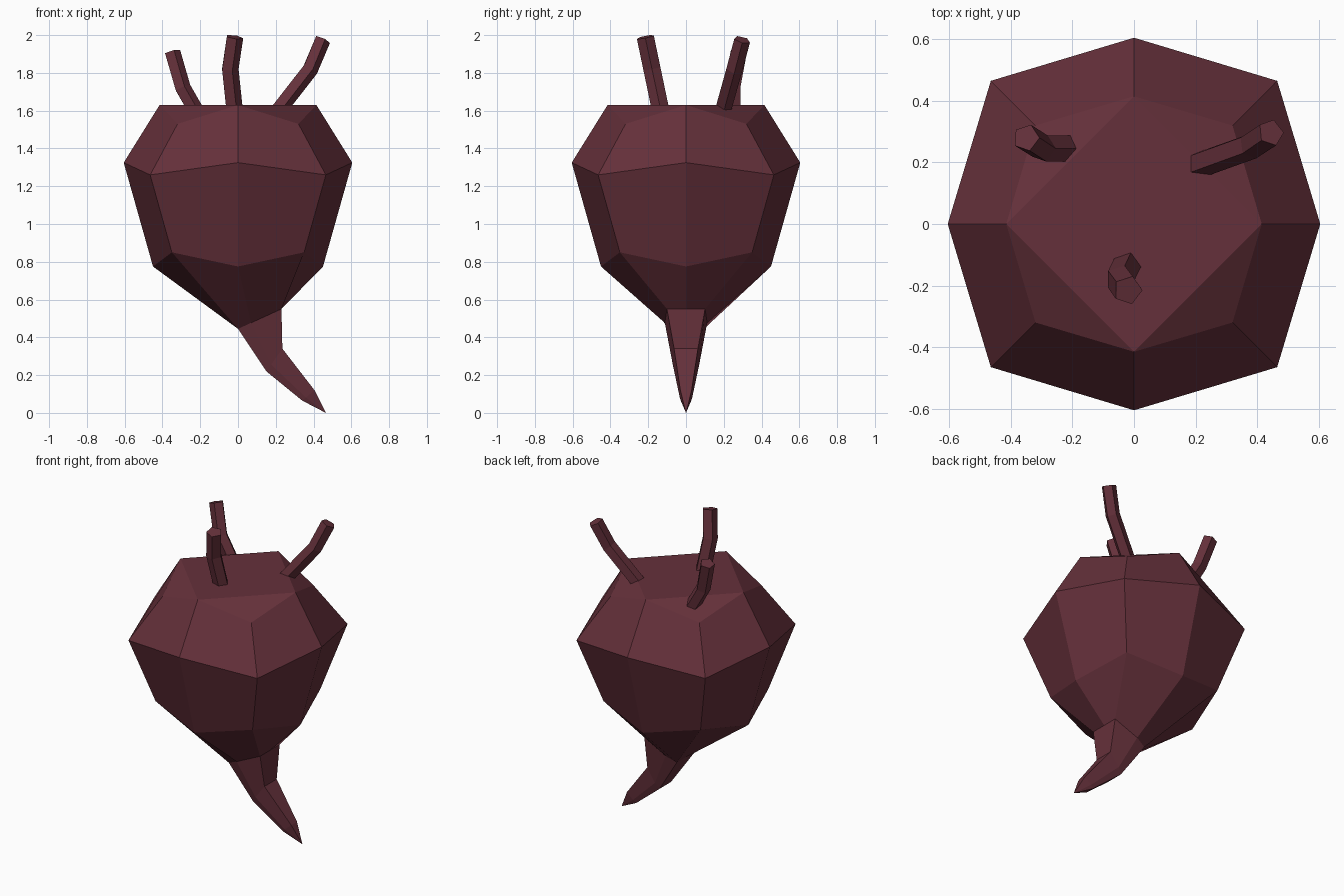
import bpy, bmesh, math
from mathutils import Vector

if "Cube" in bpy.data.objects:
    bpy.data.objects.remove(bpy.data.objects["Cube"])

mat = bpy.data.materials.new("dark_beet_red")
mat.diffuse_color = (0.13, 0.03, 0.043, 1)
mat.use_nodes = True
mat.node_tree.nodes["Principled BSDF"].inputs["Base Color"].default_value = mat.diffuse_color


def finish(bm, name):
    bmesh.ops.recalc_face_normals(bm, faces=bm.faces[:])
    me = bpy.data.meshes.new(name)
    bm.to_mesh(me)
    bm.free()
    me.materials.append(mat)
    bpy.context.collection.objects.link(bpy.data.objects.new(name, me))


def loft(bm, rings):
    rows = [[bm.verts.new(p) for p in r] for r in rings]
    for a, b in zip(rows, rows[1:]):
        n = len(a)
        for i in range(n):
            j = (i + 1) % n
            bm.faces.new((a[i], a[j], b[j], b[i]))
    return rows


# bulb ring: points on the axes and points on the diagonals differ in height
def bulb_ring(r_axis, z_axis, r_diag, z_diag):
    d = r_diag * math.sqrt(2)
    ring = []
    for k in range(8):
        r, z = (d, z_diag) if k % 2 else (r_axis, z_axis)
        a = k * math.pi / 4
        ring.append((r * math.cos(a), r * math.sin(a), z))
    return ring


# root ring: stretched between its left and right points, with a half depth
U = (1, 1, .3, 0, 0, 0, .3, 1)
V = (0, .9, 1, .85, 0, -.85, -1, -.9)


def root_ring(left, right, depth):
    l, r = Vector((left[0], 0, left[1])), Vector((right[0], 0, right[1]))
    return [l.lerp(r, u) + Vector((0, depth * v, 0)) for u, v in zip(U, V)]


# bulb and curved tap root
bm = bmesh.new()
rows = loft(bm, [
    bulb_ring(.415, 1.63, .32, 1.53),
    bulb_ring(.605, 1.325, .465, 1.26),
    bulb_ring(.45, .775, .35, .85),
    root_ring((0, .445), (.23, .55), .112),
    root_ring((.15, .22), (.235, .34), .07),
    root_ring((.34, .065), (.405, .12), .033),
])
top, last = rows[0], rows[-1]
bm.faces.new(top[0::2])
for i in range(0, 8, 2):
    bm.faces.new((top[i], top[i + 1], top[(i + 2) % 8]))
tip = bm.verts.new((.465, 0, 0.0))
for i in range(8):
    bm.faces.new((last[i], last[(i + 1) % 8], tip))
finish(bm, "bulb_with_root")


# five-sided bent stalks
def stalk(name, path, radius):
    pts = [Vector(p) for p in path]
    rings = []
    for i, p in enumerate(pts):
        t = (pts[min(i + 1, len(pts) - 1)] - pts[max(i - 1, 0)]).normalized()
        side = Vector((0, 1, 0)).cross(t).normalized()
        up = t.cross(side)
        rings.append([p + radius * (side * math.cos(a) + up * math.sin(a))
                      for a in (k * math.tau / 5 for k in range(5))])
    bm = bmesh.new()
    rows = loft(bm, rings)
    bm.faces.new(rows[0])
    bm.faces.new(rows[-1])
    finish(bm, name)


stalk("front_stalk", [(-.02, -.13, 1.58), (-.045, -.18, 1.82), (-.02, -.215, 1.99)], .048)
stalk("right_stalk", [(.185, .185, 1.57), (.38, .255, 1.82), (.445, .297, 1.975)], .045)
stalk("left_stalk", [(-.215, .245, 1.58), (-.295, .245, 1.72), (-.35, .28, 1.91)], .045)
